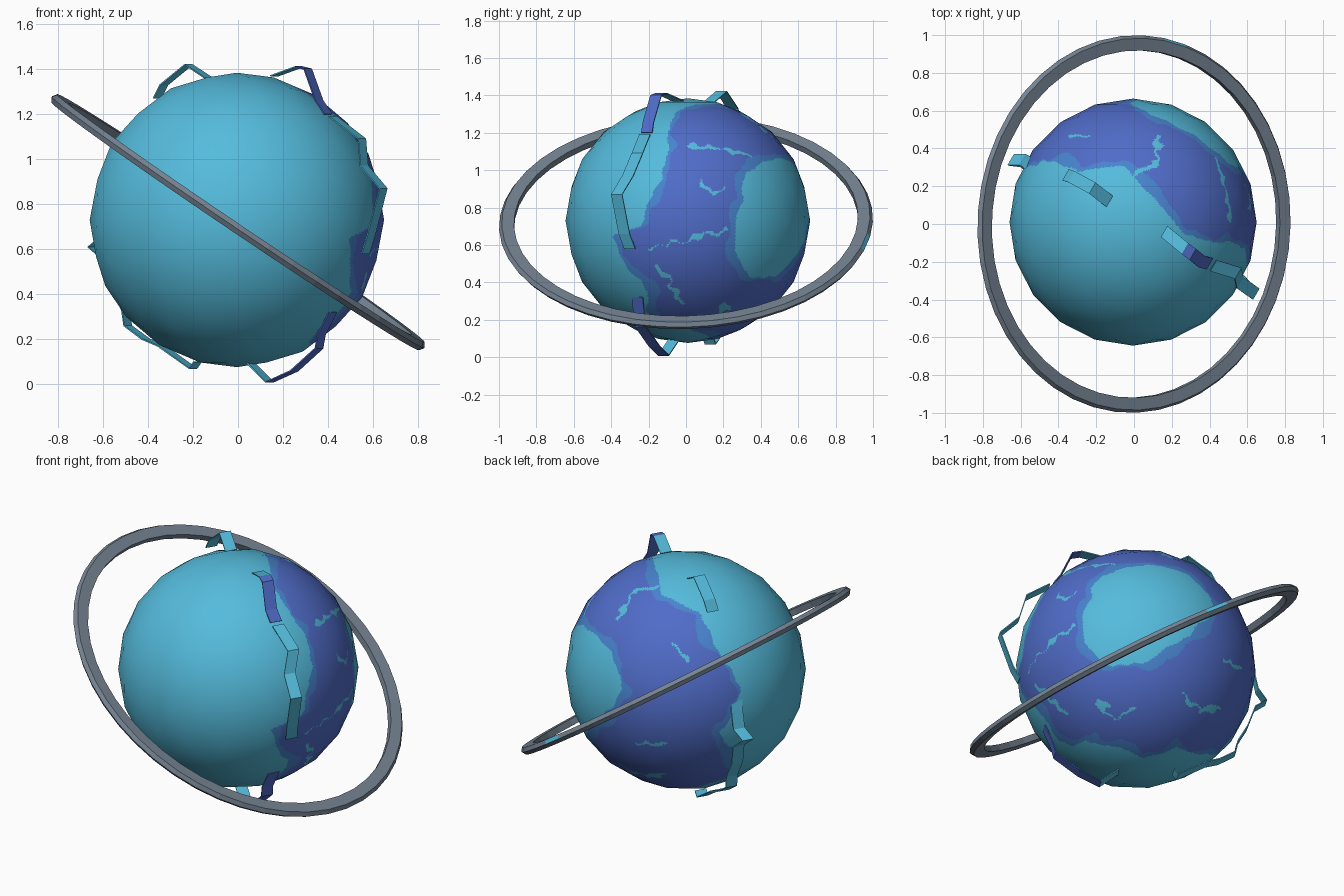
import bpy, bmesh, math
from mathutils import Vector, noise

if "Cube" in bpy.data.objects:
    bpy.data.objects.remove(bpy.data.objects["Cube"], do_unlink=True)


def material(name, r, g, b):
    m = bpy.data.materials.new(name)
    m.use_nodes = True
    m.diffuse_color = (r, g, b, 1)
    bsdf = m.node_tree.nodes["Principled BSDF"]
    bsdf.inputs["Base Color"].default_value = (r, g, b, 1)
    bsdf.inputs["Roughness"].default_value = 0.8
    return m


sea = material("sea teal", 0.09, 0.50, 0.72)
land = material("land blue", 0.08, 0.15, 0.58)
coast = material("coast blue", 0.065, 0.23, 0.62)
grey = material("ring grey", 0.18, 0.23, 0.29)


def make_object(name, bm, mats):
    mesh = bpy.data.meshes.new(name)
    bm.to_mesh(mesh)
    bm.free()
    for m in mats:
        mesh.materials.append(m)
    ob = bpy.data.objects.new(name, mesh)
    bpy.context.scene.collection.objects.link(ob)
    return ob


# Land mass: outer coast and inner sea as (angle, radius) in degrees
# around an axis pointing at the middle of the inner sea
AXIS = Vector((0.613, 0.784, 0.1)).normalized()
EAST = Vector((-AXIS.y, AXIS.x, 0)).normalized()
NORTH = AXIS.cross(EAST)

OUTER = [(15, 100), (34, 87), (52, 83), (67, 67), (80, 68), (97, 70), (115, 74),
         (130, 70), (143, 65), (161, 65), (176, 71), (184, 75), (187, 92),
         (202, 88), (218, 81), (229, 90), (237, 88), (244, 79), (262, 78),
         (273, 85), (290, 80), (303, 94), (318, 106), (338, 100), (351, 91)]
INNER = [(0, 36), (12, 40), (34, 36), (60, 29), (87, 23), (128, 25), (148, 26),
         (169, 25), (190, 29), (215, 34), (243, 36), (262, 34), (277, 32),
         (300, 28), (339, 31)]
# Narrow channels crossing the land
CHANNELS = [[(137, 56), (131, 43), (115, 30)],
            [(197, 73), (195, 53), (197, 37)],
            [(160, 46), (167, 40), (159, 36)],
            [(205, 73), (217, 69), (230, 71)],
            [(75, 69), (80, 56), (66, 42)],
            [(39, 66), (30, 73)],
            [(245, 56), (258, 62), (268, 54)],
            [(296, 52), (306, 66), (318, 70)],
            [(335, 52), (342, 66)]]


def radius_at(table, angle):
    ring = [(table[-1][0] - 360, table[-1][1])] + table + [(table[0][0] + 360, table[0][1])]
    for (a, ra), (b, rb) in zip(ring, ring[1:]):
        if a <= angle <= b:
            return ra + (rb - ra) * (angle - a) / (b - a)
    return ring[-1][1]


def flat(angle, radius):
    t = math.radians(angle)
    return Vector((math.cos(t), math.sin(t))) * radius


SEGMENTS = [(flat(*p), flat(*q)) for c in CHANNELS for p, q in zip(c, c[1:])]


def near_channel(p, width):
    for a, b in SEGMENTS:
        d = b - a
        t = max(0, min(1, (p - a).dot(d) / d.length_squared))
        if (p - a - d * t).length < width:
            return True
    return False


def surface_colour(point):
    d = point.normalized()
    radius = math.degrees(math.acos(max(-1, min(1, d.dot(AXIS)))))
    if radius > 112:
        return 0
    angle = math.degrees(math.atan2(d.dot(NORTH), d.dot(EAST))) % 360
    rough = noise.noise(d * 9)
    inside = min(radius_at(OUTER, angle) - radius, radius - radius_at(INNER, angle)) + 2 * rough
    wobble = Vector((noise.noise(d * 12), noise.noise(d * 12 + AXIS * 7))) * 3
    if inside < 0 or near_channel(flat(angle, radius) + wobble, 0.9 + rough):
        return 0
    return 2 if inside < 4 + 5 * noise.noise(d * 5) else 1


# Globe: faceted outline with a fine grid for the painted land
bm = bmesh.new()
bmesh.ops.create_icosphere(bm, subdivisions=3, radius=0.654)
bmesh.ops.subdivide_edges(bm, edges=bm.edges[:], cuts=15, use_grid_fill=True)
for f in bm.faces:
    f.smooth = True
    f.material_index = surface_colour(f.calc_center_median())
globe = make_object("globe", bm, [sea, land, coast])
globe.data.normals_split_custom_set_from_vertices(
    [v.co.normalized() for v in globe.data.vertices])
globe.location = (-0.005, 0.01, 0.73)

# Tilted ring: flat band with a ridged outer edge
bm = bmesh.new()
profile = [(1.0, 0), (0.985, 0.022), (0.92, 0.018), (0.92, -0.018), (0.985, -0.022)]
verts = [bm.verts.new((r, 0, h)) for r, h in profile]
edges = [bm.edges.new((verts[i - 1], verts[i])) for i in range(len(verts))]
bmesh.ops.spin(bm, geom=verts + edges, cent=(0, 0, 0), axis=(0, 0, 1),
               angle=math.tau, steps=45)
bmesh.ops.remove_doubles(bm, verts=bm.verts[:], dist=0.0005)
bmesh.ops.recalc_face_normals(bm, faces=bm.faces[:])
# One teal facet on the upper outer edge
for f in bm.faces:
    c = f.calc_center_median()
    angle = math.degrees(math.atan2(c.y, c.x))
    if 72 < angle < 80 and c.xy.length > 0.98 and c.z > 0:
        f.material_index = 1
ring = make_object("ring", bm, [grey, sea])
ring.rotation_euler = (math.radians(1.5), math.radians(34), 0)
ring.location = (0, 0, 0.72)


# Folded ribbons standing off the globe
def ribbon(name, path, mats, blue_from=99):
    bm = bmesh.new()
    side = Vector((0.5, 0.86, 0)) * 0.034
    rows = [(bm.verts.new(Vector(p) - side), bm.verts.new(Vector(p) + side)) for p in path]
    for i, (a, b) in enumerate(zip(rows, rows[1:])):
        f = bm.faces.new((a[0], a[1], b[1], b[0]))
        f.material_index = int(i >= blue_from)
    ob = make_object(name, bm, mats)
    mod = ob.modifiers.new("thickness", "SOLIDIFY")
    mod.thickness = 0.006
    mod.offset = 0
    return ob


ribbon("top_right_ribbon",
       [(-0.36, 0.26, 1.27), (-0.33, 0.25, 1.33), (-0.22, 0.19, 1.42), (-0.13, 0.12, 1.36)],
       [sea])
ribbon("top_left_ribbon",
       [(0.16, -0.04, 1.37), (0.27, -0.13, 1.41), (0.31, -0.16, 1.4),
        (0.36, -0.2, 1.26), (0.4, -0.21, 1.2)],
       [sea, land], 1)
ribbon("left_ribbon",
       [(0.42, -0.22, 1.19), (0.55, -0.26, 1.09), (0.56, -0.31, 0.97),
        (0.645, -0.37, 0.87), (0.59, -0.33, 0.66), (0.565, -0.3, 0.58)],
       [sea])
ribbon("right_ribbon",
       [(-0.54, 0.3, 0.92), (-0.57, 0.33, 0.76), (-0.59, 0.34, 0.66), (-0.65, 0.34, 0.61),
        (-0.58, 0.33, 0.55), (-0.55, 0.3, 0.43), (-0.5, 0.28, 0.33), (-0.49, 0.27, 0.26),
        (-0.41, 0.23, 0.2), (-0.34, 0.2, 0.17), (-0.2, 0.13, 0.07), (-0.18, 0.12, 0.1)],
       [sea])
ribbon("bottom_left_ribbon",
       [(0.05, -0.06, 0.1), (0.14, -0.12, 0.01), (0.25, -0.17, 0.06),
        (0.36, -0.24, 0.16), (0.37, -0.25, 0.22), (0.42, -0.26, 0.32)],
       [sea, land], 1)
